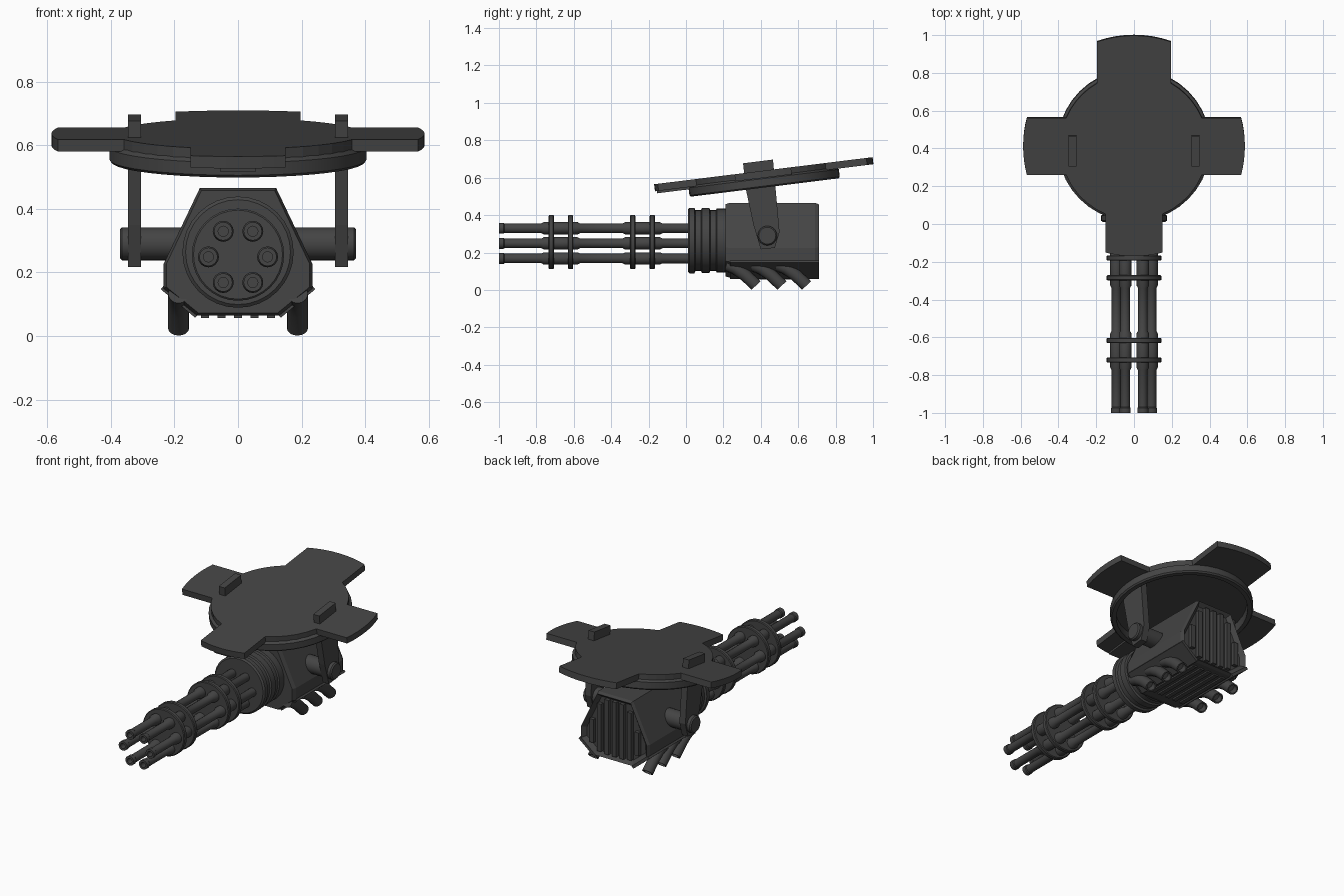
import bpy, bmesh, math
from mathutils import Vector, Matrix

if "Cube" in bpy.data.objects:
    bpy.data.objects.remove(bpy.data.objects["Cube"])

gunmetal = bpy.data.materials.new("dark_gunmetal")
gunmetal.diffuse_color = (0.058, 0.058, 0.058, 1)
gunmetal.use_nodes = True
gunmetal.node_tree.nodes["Principled BSDF"].inputs["Base Color"].default_value = gunmetal.diffuse_color


def finish(name, bm, smooth=False):
    bmesh.ops.recalc_face_normals(bm, faces=bm.faces)
    me = bpy.data.meshes.new(name)
    bm.to_mesh(me)
    bm.free()
    ob = bpy.data.objects.new(name, me)
    bpy.context.collection.objects.link(ob)
    me.materials.append(gunmetal)
    if smooth:
        bpy.ops.object.select_all(action='DESELECT')
        ob.select_set(True)
        bpy.context.view_layer.objects.active = ob
        bpy.ops.object.shade_smooth_by_angle(angle=math.radians(35))
    return ob


def loft(bm, rings, closed=False):
    """Bridge equal-sized rings of points; cap the ends unless closed."""
    vs = [[bm.verts.new(p) for p in r] for r in rings]
    n = len(vs[0])
    pairs = list(zip(vs, vs[1:])) + ([(vs[-1], vs[0])] if closed else [])
    for a, b in pairs:
        for i in range(n):
            j = (i + 1) % n
            bm.faces.new((a[i], a[j], b[j], b[i]))
    if not closed:
        bm.faces.new(vs[0])
        bm.faces.new(vs[-1])
    return vs


def lathe(name, profile, loc, axis, n=24, closed=False):
    """Revolve (radius, distance) pairs about an axis through loc."""
    rot = Vector(axis).to_track_quat('Z', 'Y').to_matrix()
    rings = [[Vector(loc) + rot @ Vector((r * math.cos(2 * math.pi * i / n),
                                          r * math.sin(2 * math.pi * i / n), t))
              for i in range(n)] for r, t in profile]
    bm = bmesh.new()
    loft(bm, rings, closed)
    return finish(name, bm, True)


def prism(name, pts, a, b, axis):
    """Extrude a 2D outline from a to b along the axis."""
    place = {'X': lambda p, t: (t, p[0], p[1]),
             'Y': lambda p, t: (p[0], t, p[1]),
             'Z': lambda p, t: (p[0], p[1], t)}[axis]
    bm = bmesh.new()
    loft(bm, [[place(p, t) for p in pts] for t in (a, b)])
    return finish(name, bm)


def box(name, x0, x1, y0, y1, z0, z1):
    return prism(name, [(x0, y0), (x1, y0), (x1, y1), (x0, y1)], z0, z1, 'Z')


# Faceted gun body with a recessed rear panel
half = [(0.12, 0.466), (0.235, 0.225), (0.235, 0.15), (0.13, 0.065)]
outline = half + [(-x, z) for x, z in reversed(half)]
sections = [(0.21, 0.96), (0.235, 1), (0.69, 1), (0.71, 0.96)]
bm = bmesh.new()
loft(bm, [[(x * s, y, 0.26 + (z - 0.26) * s) for x, z in outline] for y, s in sections])
bmesh.ops.recalc_face_normals(bm, faces=bm.faces)
rear = [f for f in bm.faces if f.normal.y > 0.99]
bmesh.ops.inset_individual(bm, faces=rear, thickness=0.025)
bmesh.ops.translate(bm, verts=rear[0].verts, vec=(0, -0.025, 0))
finish("gun_body", bm)

# Rear grille slats, cut to the shape of the panel
for i in range(-3, 4):
    x = i * 0.052
    top = 0.435 - 2.1 * max(0, abs(x) + 0.014 - 0.1)
    bottom = 0.095 + 0.81 * max(0, abs(x) + 0.014 - 0.11)
    box("rear_grille_slat", x - 0.014, x + 0.014, 0.68, 0.708, bottom, top)

# Belly slats
for i in range(-2, 3):
    box("belly_slat", i * 0.052 - 0.013, i * 0.052 + 0.013, 0.29, 0.66, 0.056, 0.075)

# Stepped round housing in front of the body
lathe("barrel_housing",
      [(0.165, 0.01), (0.175, 0.018), (0.175, 0.045), (0.163, 0.05), (0.163, 0.08),
       (0.173, 0.085), (0.173, 0.125), (0.163, 0.13), (0.163, 0.16), (0.171, 0.165), (0.171, 0.24)],
      (0, 0, 0.264), (0, 1, 0), 32)

# Six stepped barrels with hollow muzzles
barrel = [(0.016, -0.95), (0.016, -1.0), (0.029, -1.0), (0.029, -0.975), (0.025, -0.97),
          (0.025, -0.775), (0.033, -0.76), (0.033, -0.58), (0.025, -0.565),
          (0.025, -0.34), (0.033, -0.325), (0.033, -0.14), (0.026, -0.125), (0.026, 0.03)]
for i in range(6):
    a = i * math.pi / 3
    lathe("barrel", barrel, (0.093 * math.cos(a), 0, 0.249 + 0.093 * math.sin(a)), (0, 1, 0), 16)

# Clamp discs holding the barrels
for y in (-0.72, -0.617, -0.285, -0.18):
    lathe("barrel_clamp", [(0.14, y - 0.014), (0.145, y - 0.01), (0.145, y + 0.01), (0.14, y + 0.014)],
          (0, 0, 0.256), (0, 1, 0), 32)

# Cross axle
lathe("axle", [(0.045, -0.372), (0.052, -0.365), (0.052, 0.365), (0.045, 0.372)],
      (0, 0.435, 0.29), (1, 0, 0), 24)

arm = [(0.305, 0.677), (0.465, 0.697), (0.48, 0.53), (0.50, 0.31),
       (0.475, 0.225), (0.40, 0.217), (0.36, 0.35), (0.322, 0.53)]
rail = [(0.225, 0.155), (0.235, 0.157), (0.243, 0.147), (0.135, 0.058), (0.122, 0.07)]
for s in (-1, 1):
    # Hanger arm through the shield
    prism("hanger_arm", arm, s * 0.305, s * 0.346, 'X')
    # Strip along the lower chamfer
    prism("lower_strip", [(s * x, z) for x, z in rail], 0.235, 0.71, 'Y')
    # Three bent exhaust pipes
    for y in (0.375, 0.513, 0.645):
        bm = bmesh.new()
        # (y offset, height, angle of travel below horizontal, radius)
        path = [(-0.16, 0.135, 15, 0.033), (-0.11, 0.115, 32, 0.033), (-0.06, 0.08, 45, 0.033),
                (0, 0.024, 47, 0.033), (0, 0.024, 47, 0.025), (-0.025, 0.05, 47, 0.025)]
        rings = []
        for dy, z, deg, r in path:
            d = math.radians(deg)
            up = Vector((0, math.sin(d), math.cos(d)))
            c = Vector((s * 0.187, y + dy, z))
            rings.append([c + r * (Vector((1, 0, 0)) * math.cos(k * math.pi / 8)
                                   + up * math.sin(k * math.pi / 8)) for k in range(16)])
        loft(bm, rings)
        finish("exhaust_pipe", bm, True)

# Tilted shield: disc with four flaps as one outline
tilt = Matrix.Translation((0, 0.41, 0.637)) @ Matrix.Rotation(math.atan(0.124), 4, 'X')
R = 0.39
flaps = [(0, 0.152, 0.587), (90, 0.197, 0.592), (180, 0.152, 0.587), (270, 0.15, 0.585)]
pts = []
for i, (deg, w, tip) in enumerate(flaps):
    mid, root, end = math.radians(deg), math.asin(w / R), math.asin(w / tip)
    polar = [(R, mid - root)] + [(tip, mid + end * k / 4) for k in range(-4, 5)] + [(R, mid + root)]
    ndeg, nw, _ = flaps[(i + 1) % 4]
    stop = math.radians(deg + 90) - math.asin(nw / R)
    start = mid + root
    polar += [(R, start + (stop - start) * k / 5) for k in range(1, 5)]
    pts += [(r * math.cos(a), r * math.sin(a)) for r, a in polar]
prism("shield_plate", pts, -0.038, 0, 'Z').matrix_world = tilt

# Rim hanging under the shield
lathe("shield_rim", [(0.388, -0.03), (0.405, -0.042), (0.405, -0.082), (0.397, -0.09),
                     (0.372, -0.09), (0.372, -0.03)],
      (0, 0, 0), (0, 0, 1), 40, closed=True).matrix_world = tilt

# Small lip under the front flap
box("front_flap_lip", -0.055, 0.055, -0.575, -0.39, -0.05, -0.03).matrix_world = tilt
